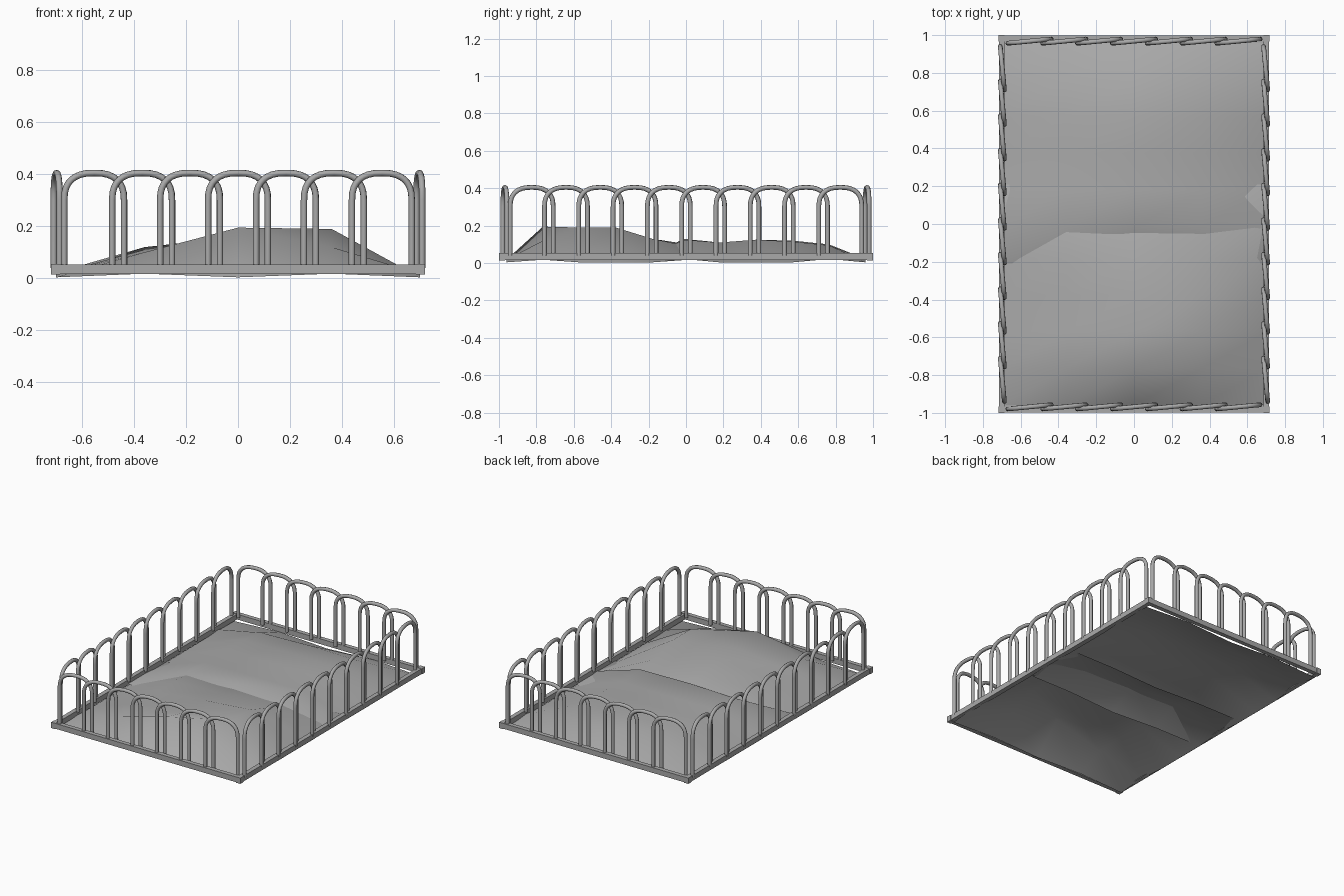
import bpy, bmesh, math
from mathutils import Matrix, Vector

cube = bpy.data.objects.get("Cube")
if cube:
    bpy.data.objects.remove(cube, do_unlink=True)

# One plain grey for everything
grey = bpy.data.materials.new("plain grey")
grey.use_nodes = True
COLOUR = (0.4, 0.4, 0.4, 1)
grey.diffuse_color = COLOUR
grey.node_tree.nodes["Principled BSDF"].inputs["Base Color"].default_value = COLOUR


def link(name, mesh):
    ob = bpy.data.objects.new(name, mesh)
    bpy.context.collection.objects.link(ob)
    mesh.materials.clear()
    mesh.materials.append(grey)
    return ob


def box(name, x0, x1, y0, y1, z0, z1):
    bm = bmesh.new()
    size = Vector((x1 - x0, y1 - y0, z1 - z0))
    mid = Vector((x0 + x1, y0 + y1, z0 + z1)) / 2
    bmesh.ops.create_cube(bm, size=1, matrix=Matrix.Translation(mid) @ Matrix.Diagonal(size.to_4d()))
    mesh = bpy.data.meshes.new(name)
    bm.to_mesh(mesh)
    bm.free()
    return link(name, mesh)


# Low border frame with corner blocks
HX, HY, W = 0.715, 0.997, 0.03
for s, side in ((1, "left"), (-1, "right")):
    a, b = sorted((s * HX, s * (HX - W)))
    box("long_beam_" + side, a, b, -HY + W, HY - W, 0.017, 0.053)
    for t, end in ((1, "back"), (-1, "front")):
        c, d = sorted((t * (HY + 0.003), t * (HY - W)))
        e, f = sorted((s * (HX + 0.003), s * (HX - W)))
        box(f"corner_block_{end}_{side}", e, f, c, d, 0.015, 0.055)
for t, end in ((1, "back"), (-1, "front")):
    a, b = sorted((t * HY, t * (HY - W)))
    box("short_beam_" + end, -HX + W, HX - W, a, b, 0.017, 0.053)


# Overlapping wire hoops, each slightly skewed so neighbours cross
def hoop_fence(name, count, half_len, dist, angle):
    width, base, spring, top, skew = 0.23, 0.04, 0.30, 0.405, 0.011
    pitch = (2 * half_len - width) / (count - 1)
    curve = bpy.data.curves.new(name, "CURVE")
    curve.dimensions = "3D"
    curve.bevel_depth = 0.0125
    curve.bevel_resolution = 2
    profile = [(-1, base)]
    for i in range(17):
        a = math.pi * (1 - i / 16)
        c, s = math.cos(a), math.sin(a)
        profile.append((math.copysign(abs(c) ** 0.8, c), spring + (top - spring) * max(s, 0) ** 0.8))
    profile.append((1, base))
    turn = Matrix.Rotation(angle, 3, "Z")
    for k in range(count):
        centre = -half_len + width / 2 + k * pitch
        spline = curve.splines.new("POLY")
        spline.points.add(len(profile) - 1)
        for p, (u, z) in zip(spline.points, profile):
            p.co = (*(turn @ Vector((centre + u * width / 2, -dist + u * skew, z))), 1)
    temp = bpy.data.objects.new(name + "_path", curve)
    bpy.context.collection.objects.link(temp)
    deps = bpy.context.evaluated_depsgraph_get()
    mesh = bpy.data.meshes.new_from_object(temp.evaluated_get(deps))
    bpy.data.objects.remove(temp, do_unlink=True)
    mesh.shade_smooth()
    link(name, mesh)


hoop_fence("front_hoops", 7, 0.668, 0.968, 0)
hoop_fence("left_hoops", 10, 0.94, 0.697, math.pi / 2)
hoop_fence("back_hoops", 7, 0.668, 0.968, math.pi)
hoop_fence("right_hoops", 10, 0.94, 0.697, -math.pi / 2)


# Two overlapping soil sheets with uneven mounds inside and sagging rims
def soil(name, y0, y1, rows, rim):
    xs = (-0.7, -0.36, 0, 0.36, 0.7)
    ny = len(rows) + 1
    bm = bmesh.new()
    grid = []
    for j in range(ny + 1):
        y = y0 + (y1 - y0) * j / ny
        line = []
        for i, x in enumerate(xs):
            if 0 < j < ny and 0 < i < 4:
                z = rows[j - 1][i - 1]
            else:
                corner = i in (0, 4) and abs(y) > 0.9
                sag = corner or i == 2 or 2 <= j <= ny - 2
                z = 0.004 if sag else rim
            line.append(bm.verts.new((x, y, z)))
        grid.append(line)
    for j in range(ny):
        for i in range(4):
            bm.faces.new((grid[j][i], grid[j][i + 1], grid[j + 1][i + 1], grid[j + 1][i]))
    mesh = bpy.data.meshes.new(name)
    bm.to_mesh(mesh)
    bm.free()
    mesh.shade_smooth()
    link(name, mesh)


soil("front_soil", -0.96, 0.21, (
    (0.10, 0.195, 0.12),
    (0.11, 0.15, 0.19),
    (0.12, 0.16, 0.19),
    (0.12, 0.13, 0.13),
    (0.10, 0.10, 0.09)), 0.018)
soil("back_soil", -0.21, 0.96, (
    (0.12, 0.13, 0.125),
    (0.11, 0.11, 0.11),
    (0.12, 0.125, 0.125),
    (0.115, 0.12, 0.115),
    (0.09, 0.10, 0.095)), 0.022)
